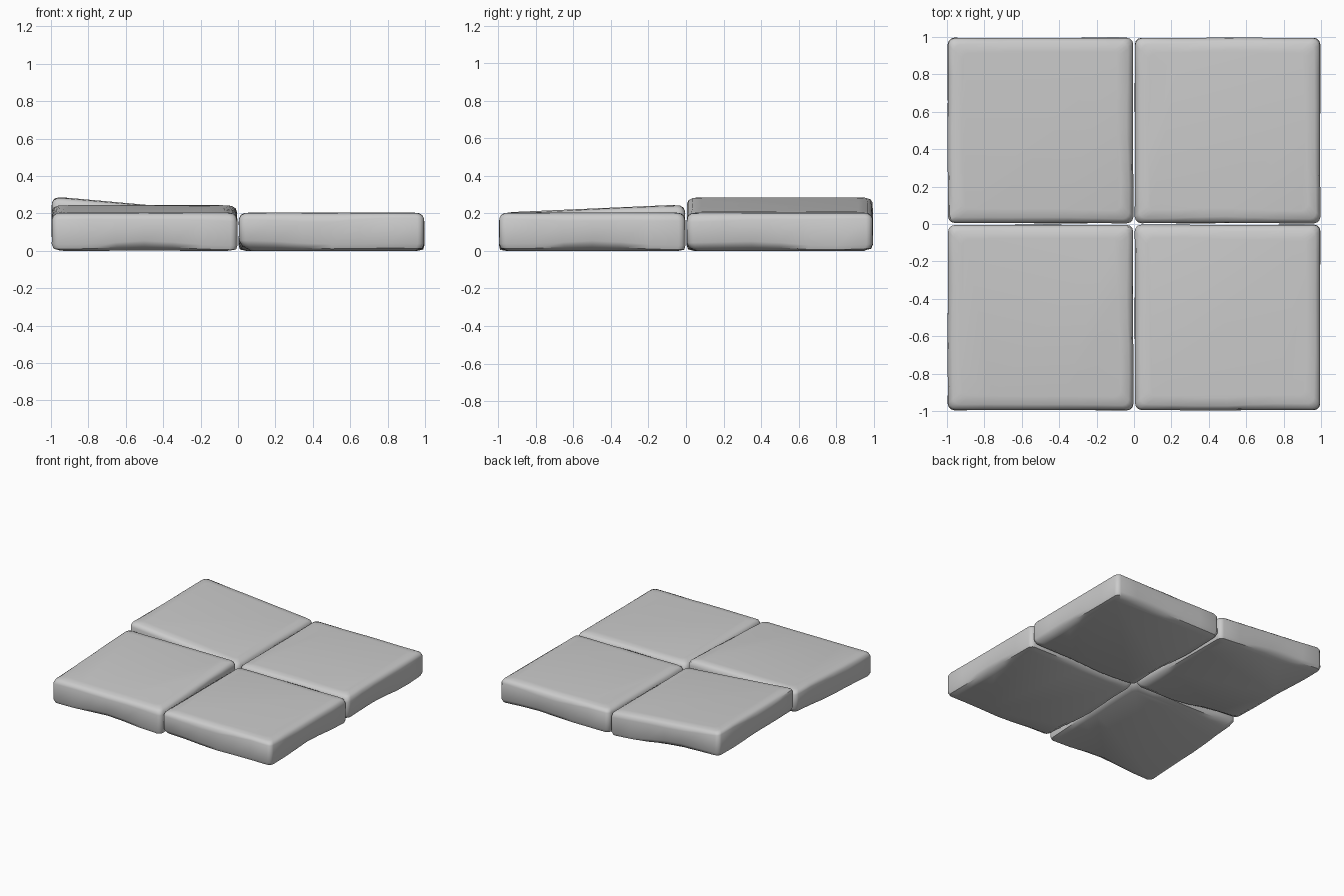
import bpy, bmesh, math, random

if "Cube" in bpy.data.objects:
    bpy.data.objects.remove(bpy.data.objects["Cube"])

random.seed(7)
stone = bpy.data.materials.new("grey_stone")
stone.diffuse_color = (0.6, 0.6, 0.6, 1)
stone.use_nodes = True
stone.node_tree.nodes["Principled BSDF"].inputs["Base Color"].default_value = stone.diffuse_color

HALF, THICK = 0.497, 0.206


def outline(half, radius, side_pts=6, arc_pts=3):
    """Rounded square, counter-clockwise."""
    pts = []
    c = half - radius
    for k in range(4):
        turn = k * math.pi / 2
        local = [(half, -c + 2 * c * i / side_pts) for i in range(side_pts)]
        local += [(c + radius * math.cos(a), c + radius * math.sin(a))
                  for a in (math.pi / 2 * j / arc_pts for j in range(arc_pts))]
        pts += [(x * math.cos(turn) - y * math.sin(turn),
                 x * math.sin(turn) + y * math.cos(turn)) for x, y in local]
    return pts


# ring profile: inset, height, how strongly the worn edge wanders in inset and height
PROFILE = [(0.052, 0.0, 0.015, 0.0),
           (0.014, 0.016, 0.008, 0.010),
           (0.002, 0.042, 0.002, 0.014),
           (0.002, 0.165, 0.002, 0.014),
           (0.010, 0.188, 0.004, 0.006),
           (0.030, 0.201, 0.008, 0.002),
           (0.075, THICK, 0.010, 0.0)]


def tile(name, cx, cy, lift, slope_x=0.0, slope_y=0.0):
    bm = bmesh.new()
    rings = []
    phases = [random.uniform(0, 6.28) for _ in range(4)]
    for inset, z, wander_in, wander_z in PROFILE:
        ph = phases[:2] if z < THICK / 2 else phases[2:]
        ring = []
        for x, y in outline(HALF - inset, 0.035):
            a = math.atan2(y, x)
            w = 0.6 * math.sin(3 * a + ph[0]) + 0.4 * math.sin(5 * a + ph[1])
            s = 1 - wander_in * w / HALF
            # keep the outer walls inside the tile footprint
            x = max(-HALF, min(HALF, x * s))
            y = max(-HALF, min(HALF, y * s))
            zz = z + wander_z * w
            ring.append(bm.verts.new(
                (cx + x, cy + y, zz + lift + slope_x * x + slope_y * y)))
        rings.append(ring)
    n = len(rings[0])
    for low, high in zip(rings, rings[1:]):
        for i in range(n):
            j = (i + 1) % n
            bm.faces.new((low[i], low[j], high[j], high[i]))
    bm.faces.new(rings[0][::-1])
    bm.faces.new(rings[-1])
    mesh = bpy.data.meshes.new(name)
    bm.to_mesh(mesh)
    bm.free()
    mesh.materials.append(stone)
    obj = bpy.data.objects.new(name, mesh)
    bpy.context.collection.objects.link(obj)
    bpy.ops.object.select_all(action='DESELECT')
    obj.select_set(True)
    bpy.context.view_layer.objects.active = obj
    bpy.ops.object.shade_smooth_by_angle(angle=math.radians(40))


# level tiles on the right, tipped tiles on the left
tile("front_right_tile", 0.5, -0.5, 0.0)
tile("back_right_tile", 0.5, 0.5, 0.0)
tile("front_left_tile", -0.5, -0.5, 0.02, slope_y=0.044)
tile("back_left_tile", -0.5, 0.5, 0.041, slope_x=-0.089)
